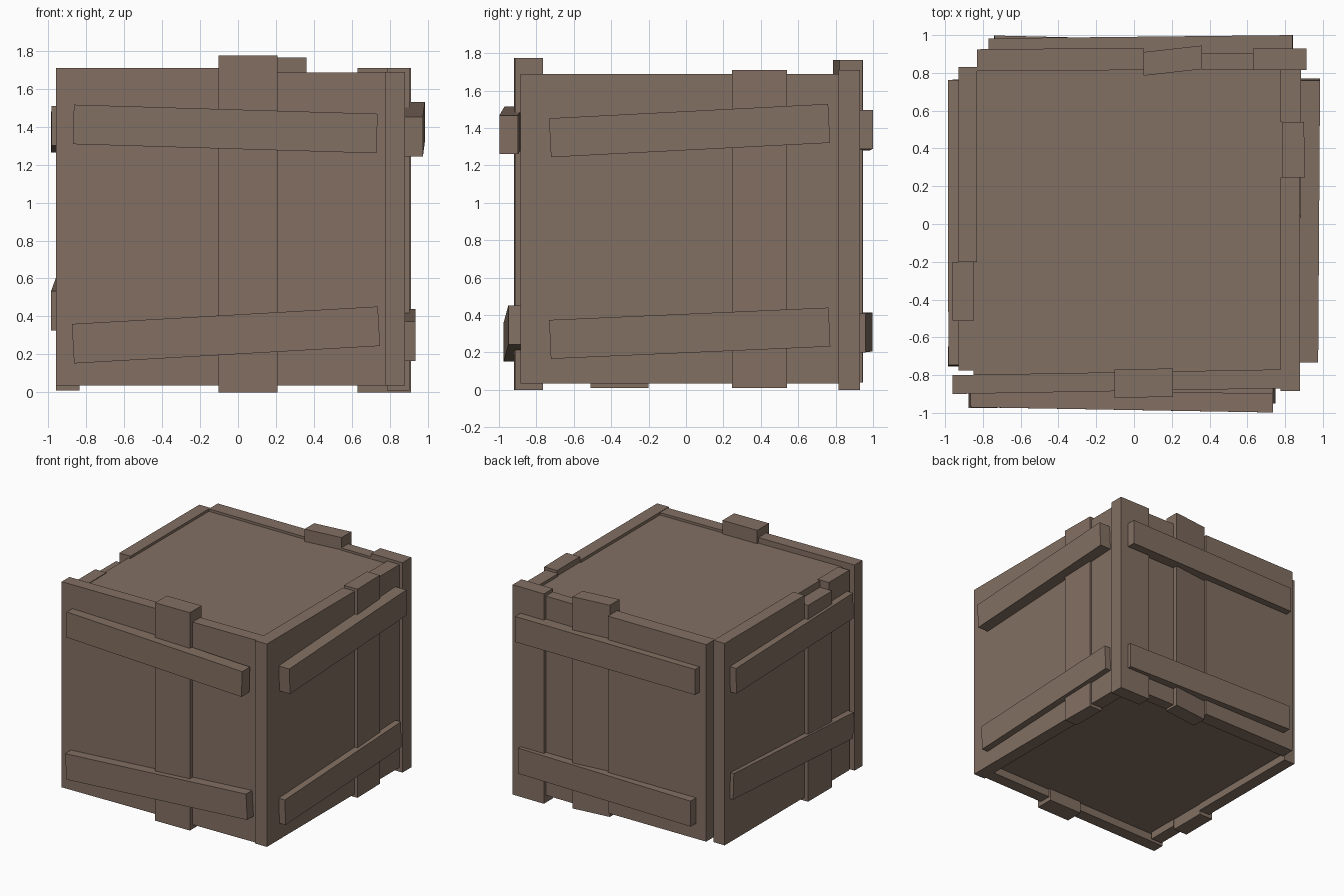
import bpy, bmesh

wood = bpy.data.materials.new("brown_wood")
wood.diffuse_color = (0.225, 0.16, 0.123, 1)

# Map (position along wall, distance outward) to plan x, y
SIDES = {
    "front": lambda u, d: (u, -d),
    "right": lambda u, d: (d, u),
    "back": lambda u, d: (u, d),
    "left": lambda u, d: (-d, u),
}


def board(name, side, u, d0, d1, z0, z1, square_ends=False):
    """Board between two end sections; d = (inner, outer), z = (low, high)."""
    slope = (z1[0] - z0[0]) / (u[1] - u[0])
    bm = bmesh.new()
    for uu, d, z in ((u[0], d0, z0), (u[1], d1, z1)):
        mid = (z[0] + z[1]) / 2
        for dd in d:
            for zz in z:
                shift = -slope * (zz - mid) if square_ends else 0
                x, y = SIDES[side](uu + shift, dd)
                bm.verts.new((x, y, zz))
    bmesh.ops.convex_hull(bm, input=bm.verts[:])
    bmesh.ops.dissolve_limit(bm, angle_limit=0.002, verts=bm.verts[:], edges=bm.edges[:])
    bmesh.ops.recalc_face_normals(bm, faces=bm.faces[:])
    mesh = bpy.data.meshes.new(name)
    bm.to_mesh(mesh)
    bm.free()
    mesh.materials.append(wood)
    ob = bpy.data.objects.new(name, mesh)
    bpy.context.collection.objects.link(ob)


# Inner box
board("crate_core", "back", (-0.85, 0.80), (-0.80, 0.83), (-0.80, 0.83),
      (0.10, 1.665), (0.10, 1.665))

# Upright wall planks: side, span, depth at each end, height range
planks = [
    ("front", (-0.96, -0.10), (0.80, 0.90), (0.785, 0.885), (0.035, 1.71)),
    ("front", (-0.103, 0.207), (0.77, 0.92), (0.765, 0.915), (0.0, 1.775)),
    ("front", (0.205, 0.775), (0.78, 0.88), (0.77, 0.87), (0.035, 1.685)),
    ("right", (-0.885, 0.245), (0.775, 0.88), (0.775, 0.88), (0.035, 1.688)),
    ("right", (0.245, 0.54), (0.785, 0.905), (0.785, 0.90), (0.01, 1.71)),
    ("right", (0.54, 0.82), (0.775, 0.885), (0.775, 0.885), (0.035, 1.688)),
    ("back", (-0.83, 0.05), (0.81, 0.925), (0.815, 0.932), (0.08, 1.685)),
    ("back", (0.05, 0.36), (0.785, 0.91), (0.82, 0.945), (0.04, 1.765)),
    ("back", (0.36, 0.63), (0.815, 0.905), (0.815, 0.905), (0.06, 1.683)),
    ("back", (0.63, 0.912), (0.815, 0.93), (0.815, 0.93), (0.0, 1.71)),
    ("left", (-0.775, -0.51), (0.83, 0.93), (0.83, 0.93), (0.04, 1.67)),
    ("left", (-0.51, -0.20), (0.835, 0.96), (0.835, 0.96), (0.01, 1.61)),
    ("left", (-0.20, 0.83), (0.83, 0.93), (0.83, 0.93), (0.04, 1.685)),
]
for i, (side, u, d0, d1, z) in enumerate(planks):
    board(f"{side}_plank_{i + 1}", side, u, d0, d1, z, z)

# Crooked battens: side, span, outer depth at each end, centre height at each end
battens = [
    ("front", "upper", (-0.868, 0.733), (0.97, 0.998), (1.412, 1.364)),
    ("front", "lower", (-0.87, 0.743), (0.975, 0.95), (0.256, 0.348)),
    ("right", "upper", (-0.727, 0.765), (0.975, 0.985), (1.348, 1.425)),
    ("right", "lower", (-0.727, 0.767), (0.935, 0.935), (0.27, 0.336)),
    ("back", "upper", (-0.77, 0.84), (0.983, 1.0), (1.385, 1.393)),
    ("back", "lower", (-0.74, 0.84), (0.998, 0.96), (0.31, 0.305)),
    ("left", "upper", (-0.75, 0.76), (0.983, 0.985), (1.405, 1.367)),
    ("left", "lower", (-0.75, 0.76), (0.985, 0.96), (0.43, 0.50)),
]
for side, level, u, out, zc in battens:
    h = 0.104
    board(f"{side}_{level}_batten", side, u, (out[0] - 0.1, out[0]), (out[1] - 0.1, out[1]),
          (zc[0] - h, zc[0] + h), (zc[1] - h, zc[1] + h), True)
